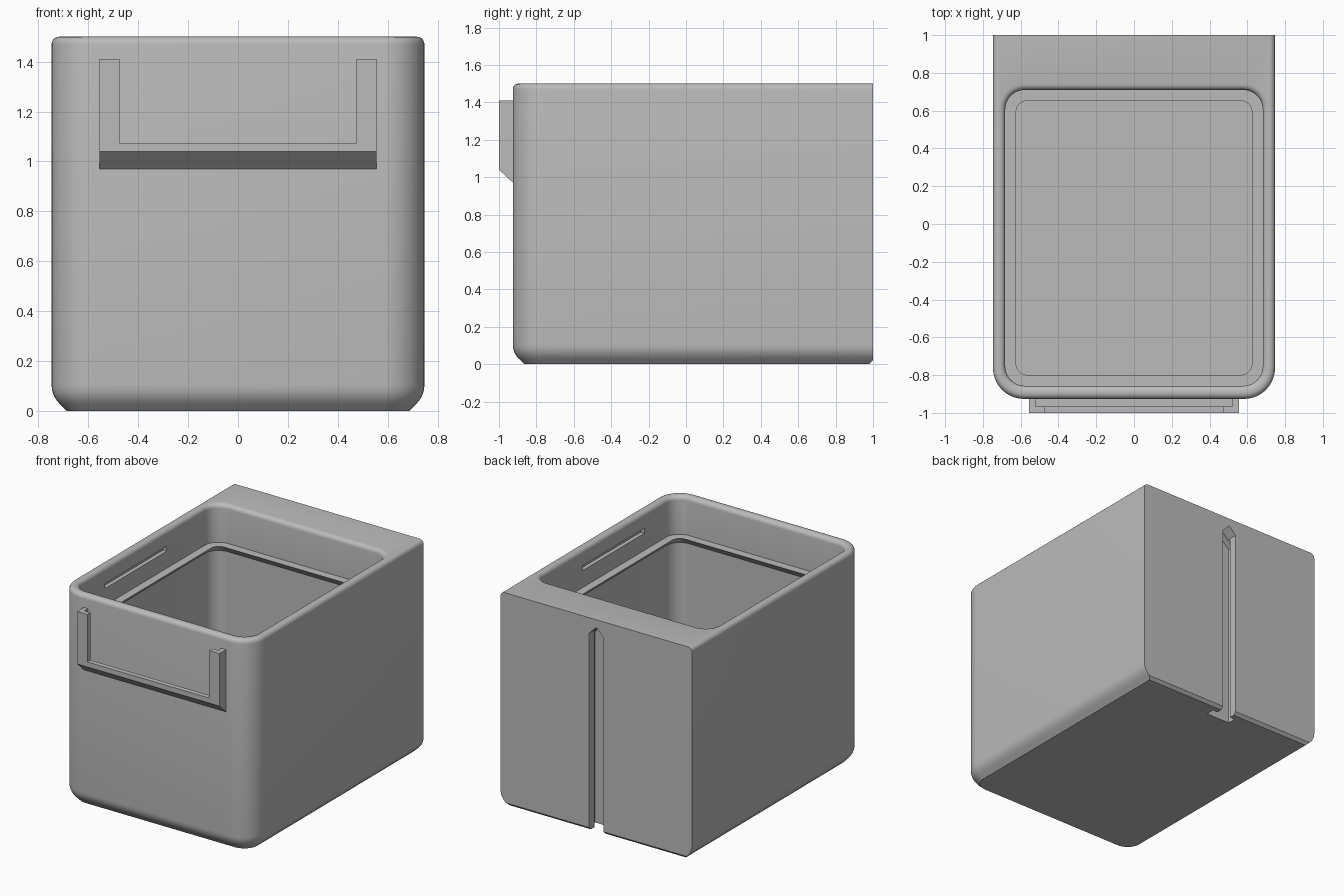
import bpy, bmesh
from math import sin, cos, pi, radians

if "Cube" in bpy.data.objects:
    bpy.data.objects.remove(bpy.data.objects["Cube"], do_unlink=True)

grey = bpy.data.materials.new("matte_grey")
grey.use_nodes = True
grey.diffuse_color = (0.5, 0.5, 0.5, 1)
grey.node_tree.nodes["Principled BSDF"].inputs["Base Color"].default_value = (0.5, 0.5, 0.5, 1)
STEPS = 10


def finish(name, bm):
    bmesh.ops.remove_doubles(bm, verts=bm.verts, dist=1e-5)
    bmesh.ops.recalc_face_normals(bm, faces=bm.faces)
    mesh = bpy.data.meshes.new(name)
    bm.to_mesh(mesh)
    bm.free()
    mesh.materials.append(grey)
    ob = bpy.data.objects.new(name, mesh)
    bpy.context.collection.objects.link(ob)
    return ob


def ring(half, front, back, r_front, r_back, z):
    """Rounded rectangle with separate front and back corner radii."""
    pts = []
    corners = [(1, 1, r_back), (-1, 1, r_back), (-1, -1, r_front), (1, -1, r_front)]
    for i, (sx, sy, r) in enumerate(corners):
        cx = sx * (half - r)
        cy = back - r if sy > 0 else front + r
        for k in range(STEPS + 1):
            a = (i + k / STEPS) * pi / 2
            pts.append((cx + r * cos(a), cy + r * sin(a), z))
    return pts


def loft(name, rings):
    bm = bmesh.new()
    loops = [[bm.verts.new(p) for p in r] for r in rings]
    n = len(loops[0])
    for a, b in zip(loops, loops[1:]):
        for i in range(n):
            j = (i + 1) % n
            bm.faces.new((a[i], a[j], b[j], b[i]))
    bm.faces.new(loops[0])
    bm.faces.new(loops[-1])
    return finish(name, bm)


def prism(name, profile, offset):
    """Extrude a closed 3D profile along an offset vector."""
    bm = bmesh.new()
    face = bm.faces.new([bm.verts.new(p) for p in profile])
    ext = bmesh.ops.extrude_face_region(bm, geom=[face])["geom"]
    moved = [v for v in ext if isinstance(v, bmesh.types.BMVert)]
    bmesh.ops.translate(bm, verts=moved, vec=offset)
    return finish(name, bm)


def box(name, x0, x1, y0, y1, z0, z1):
    base = [(x0, y0, z0), (x1, y0, z0), (x1, y1, z0), (x0, y1, z0)]
    return prism(name, base, (0, 0, z1 - z0))


def cut(target, cutters):
    for c in cutters:
        mod = target.modifiers.new("cut", "BOOLEAN")
        mod.operation, mod.solver, mod.object = "DIFFERENCE", "EXACT", c
        bpy.context.view_layer.objects.active = target
        bpy.ops.object.modifier_apply(modifier=mod.name)
        bpy.data.objects.remove(c, do_unlink=True)


# Bin shell: outer wall going up, over the rim, then down inside to the floor
HALF, FRONT, BACK, TOP = 0.747, -0.926, 1.0, 1.5


def outer(inset, z, back_inset=0):
    return ring(HALF - inset, FRONT + inset, BACK - back_inset, 0.165 - inset, 0, z)


def inner(inset, z):
    return ring(0.682 - inset, -0.857 + inset, 0.71 - inset, 0.105 - inset * 0.8, 0.105 - inset * 0.8, z)


R, RIM = 0.105, 0.03
slope = R * (2 - 2 ** 0.5)
rings = [outer(slope, 0, 0.02), outer(slope - 0.02, 0.02)]
for k in range(6):
    a = radians(45 - 9 * k)
    rings.append(outer(R * (1 - cos(a)), R * (1 - sin(a))))
for k in range(6):
    a = radians(18 * k)
    rings.append(outer(RIM * (1 - cos(a)), TOP - RIM * (1 - sin(a))))
for k in range(6):
    a = radians(90 - 18 * k)
    rings.append(inner(-RIM * (1 - cos(a)), TOP - RIM * (1 - sin(a))))

# Inner ledge with a sloped underside, then the cavity floor
LEDGE, LIP = 1.23, 0.058
rings += [inner(0, LEDGE), inner(LIP, LEDGE), inner(0, LEDGE - LIP), inner(0, 0.07)]
bin_shell = loft("bin_shell", rings)


# Back rail slot: narrow neck, wider head, pointed tops
def rail(name, w, y0, y1, peak):
    outline = [(-w, y0, -0.1), (w, y0, -0.1), (w, y0, peak - w), (0, y0, peak), (-w, y0, peak - w)]
    return prism(name, outline, (0, y1 - y0, 0))


cutters = [rail("neck_cutter", 0.055, 0.92, 1.1, 1.445),
           rail("head_cutter", 0.095, 0.88, 0.94, 1.44)]

# Lid catch slots in both side walls
for s in (-1, 1):
    x0, x1 = sorted((s * 0.6, s * 0.71))
    cutters.append(box("catch_cutter", x0, x1, -0.51, 0.18, 1.35, 1.385))
cut(bin_shell, cutters)

# Label holder: sloped-bottom block with a card channel and a front window
profile = [(-0.555, -0.92, 0.965), (-0.555, -1, 1.04), (-0.555, -1, 1.41), (-0.555, -0.92, 1.41)]
label_holder = prism("label_holder", profile, (1.11, 0, 0))
cut(label_holder, [box("channel_cutter", -0.522, 0.522, -0.965, -0.9, 1.04, 1.6),
                   box("window_cutter", -0.475, 0.475, -1.1, -0.95, 1.075, 1.6)])

# Smooth curves, keep hard edges
for ob in (bin_shell, label_holder):
    bpy.ops.object.select_all(action="DESELECT")
    ob.select_set(True)
    bpy.context.view_layer.objects.active = ob
    bpy.ops.object.shade_smooth_by_angle(angle=radians(30))
